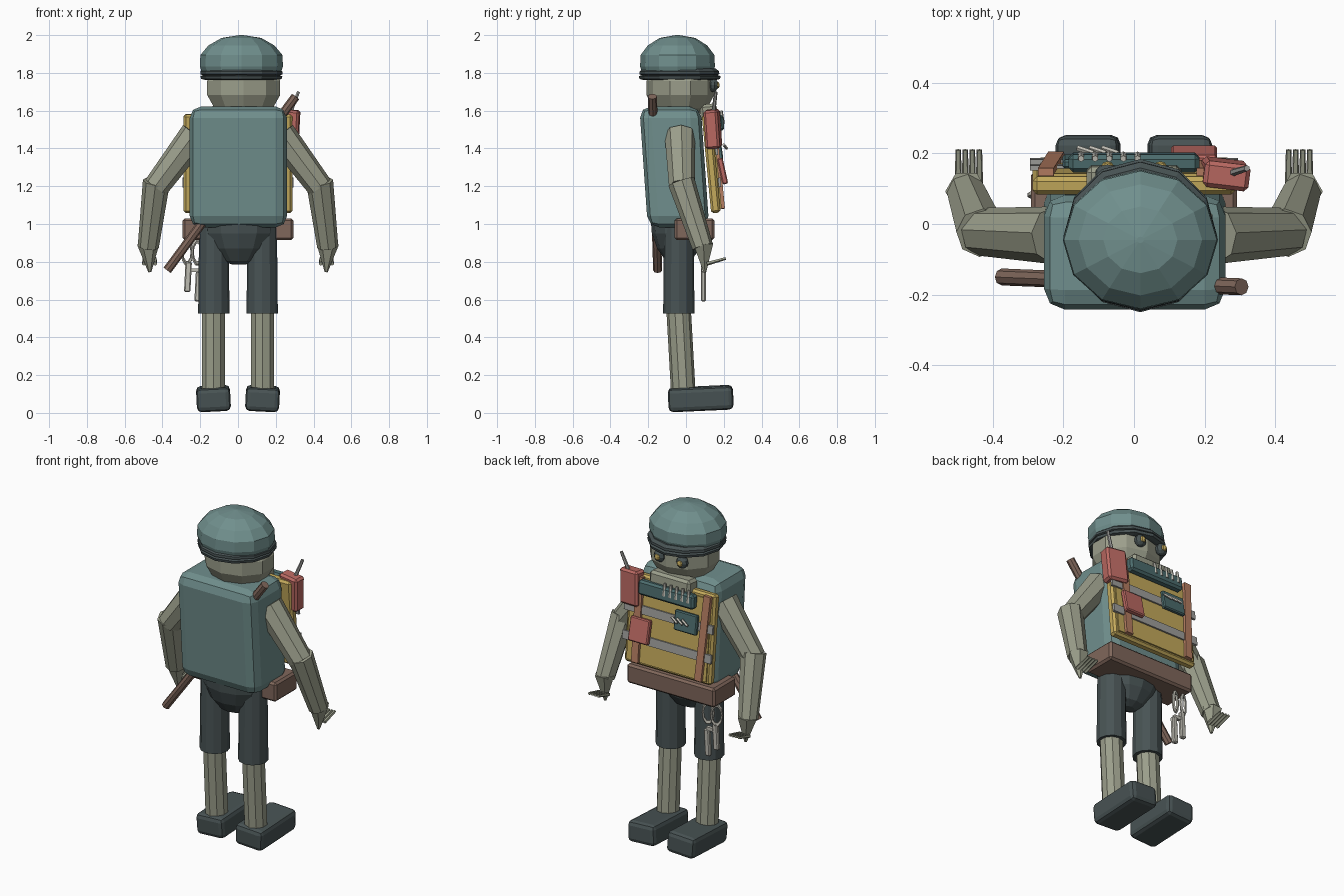
import bpy, bmesh, math
from mathutils import Vector, Matrix, Euler

if "Cube" in bpy.data.objects:
    bpy.data.objects.remove(bpy.data.objects["Cube"])


def mat(name, r, g, b):
    m = bpy.data.materials.new(name)
    lin = [((c / 255 + 0.055) / 1.055) ** 2.4 for c in (r, g, b)]
    m.diffuse_color = (*lin, 1)
    m.use_nodes = True
    m.node_tree.nodes["Principled BSDF"].inputs["Base Color"].default_value = m.diffuse_color
    return m


TEAL = mat("faded_teal", 112, 143, 141)
SKIN = mat("grey_skin", 155, 158, 139)
DARK = mat("dark_slate", 72, 83, 84)
YELLOW = mat("mustard", 196, 170, 92)
BROWN = mat("leather_brown", 128, 103, 91)
RED = mat("dull_red", 188, 106, 99)
ORANGE = mat("copper_strap", 182, 126, 98)
GRAY = mat("steel_grey", 160, 160, 157)
POUCH = mat("deep_teal", 76, 108, 109)
BONE = mat("pale_metal", 190, 188, 178)


def finish(name, bm, material):
    bmesh.ops.recalc_face_normals(bm, faces=bm.faces[:])
    me = bpy.data.meshes.new(name)
    bm.to_mesh(me)
    bm.free()
    me.materials.append(material)
    ob = bpy.data.objects.new(name, me)
    bpy.context.collection.objects.link(ob)
    return ob


def box(name, c, size, material, rot=(0, 0, 0), bevel=0.0, seg=1, shear=0.0):
    """Bevelled box; shear moves y by height."""
    bm = bmesh.new()
    bmesh.ops.create_cube(bm, size=1)
    bmesh.ops.scale(bm, vec=size, verts=bm.verts)
    if bevel:
        bmesh.ops.bevel(bm, geom=bm.edges[:], offset=bevel, segments=seg,
                        profile=0.5, affect='EDGES')
    for v in bm.verts:
        v.co.y += shear * v.co.z
    bm.transform(Matrix.Translation(c) @ Euler(rot).to_matrix().to_4x4())
    return finish(name, bm, material)


def rod(name, p0, p1, r0, r1, n, material):
    """Tapered prism between two points."""
    p0, p1 = Vector(p0), Vector(p1)
    d = p1 - p0
    bm = bmesh.new()
    bmesh.ops.create_cone(bm, cap_ends=True, segments=n, radius1=r0,
                          radius2=r1, depth=d.length)
    q = Vector((0, 0, 1)).rotation_difference(d).to_matrix().to_4x4()
    bm.transform(Matrix.Translation((p0 + p1) / 2) @ q)
    return finish(name, bm, material)


def lathe(name, c, profile, n, sy, material):
    """Closed stack of n-sided rings given as (radius, z)."""
    bm = bmesh.new()
    rings = []
    for r, z in profile:
        rings.append([bm.verts.new((c[0] + r * math.sin(2 * math.pi * i / n),
                                    c[1] + sy * r * math.cos(2 * math.pi * i / n), z))
                      for i in range(n)])
    for a, b in zip(rings, rings[1:]):
        for i in range(n):
            j = (i + 1) % n
            bm.faces.new((a[i], a[j], b[j], b[i]))
    bm.faces.new(rings[0])
    bm.faces.new(rings[-1])
    return finish(name, bm, material)


def ball(name, c, size, u, v, material):
    bm = bmesh.new()
    bmesh.ops.create_uvsphere(bm, u_segments=u, v_segments=v, radius=1)
    bm.transform(Matrix.Translation(c) @ Matrix.Diagonal((*size, 1)))
    return finish(name, bm, material)


# Head and cap
ball("head", (0.03, -0.03, 1.72), (0.208, 0.183, 0.17), 10, 7, SKIN)
lathe("cap_crown", (0.018, -0.045),
      [(0.19, 1.78), (0.208, 1.80), (0.22, 1.835), (0.217, 1.895),
       (0.175, 1.945), (0.105, 1.985), (0.01, 2.0)], 12, 0.9, TEAL)
lathe("cap_brim", (0.018, -0.033),
      [(0.19, 1.762), (0.213, 1.768), (0.217, 1.783), (0.2, 1.788)], 12, 1, DARK)
lathe("cap_band", (0.018, -0.035),
      [(0.2, 1.785), (0.218, 1.793), (0.217, 1.808), (0.2, 1.822)], 12, 0.97, DARK)
for s in (-1, 1):
    ball("goggle_rim", (0.075 * s, 0.142, 1.735), (0.036, 0.03, 0.036), 10, 6, DARK)
    ball("goggle_lens", (0.075 * s, 0.166, 1.735), (0.018, 0.012, 0.018), 8, 5, YELLOW)

# Torso and hips
box("torso", (0.002, -0.062, 1.302), (0.515, 0.325, 0.64), TEAL,
    bevel=0.06, seg=2, shear=-0.07)
box("chin_guard", (0.0, 0.12, 1.59), (0.27, 0.09, 0.09), SKIN, rot=(0.09, 0, 0), bevel=0.015)
lathe("hips", (0.005, -0.04),
      [(0.035, 0.785), (0.09, 0.805), (0.15, 0.87), (0.188, 0.95), (0.195, 1.02)],
      12, 0.75, DARK)
box("belt", (0, 0.045, 0.972), (0.585, 0.21, 0.115), BROWN, bevel=0.012)

# Limbs
for s in (-1, 1):
    rod("trouser_leg", (0.128 * s, -0.038, 0.525), (0.128 * s, -0.038, 0.99),
        0.083, 0.078, 12, DARK)
    rod("shin", (0.13 * s, -0.015, 0.12), (0.13 * s, -0.042, 0.6), 0.065, 0.065, 10, SKIN)
    box("boot", (0.13 * s, 0.078, 0.076), (0.18, 0.345, 0.125), DARK,
        rot=(0.045, 0.05 * s, 0), bevel=0.025, seg=2)
    rod("upper_arm", (0.225 * s, -0.032, 1.475), (0.435 * s, -0.022, 1.195),
        0.082, 0.068, 8, SKIN)
    rod("forearm", (0.432 * s, -0.025, 1.225), (0.475 * s, 0.088, 0.88),
        0.072, 0.056, 8, SKIN)
    rod("hand", (0.475 * s, 0.092, 0.895), (0.467 * s, 0.1, 0.745), 0.06, 0.008, 6, SKIN)
    for k in range(4):
        x = (0.438 + 0.02 * k) * s
        rod("finger", (x, 0.11, 0.79), (x, 0.21, 0.818), 0.011, 0.008, 5, SKIN)

# Baton slung diagonally across the back
rod("baton", (-0.375, -0.15, 0.755), (0.305, -0.178, 1.675), 0.024, 0.024, 8, BROWN)

# Chest board: everything on it shares its lean
LEAN = 0.096


def on_board(name, x, z, lift, size, material, rx=0.0, ry=0.0, bevel=0.0):
    y = 0.185 - LEAN * (z - 1.06) + lift
    return box(name, (x, y, z), size, material, rot=(LEAN + rx, ry, 0), bevel=bevel)


on_board("chest_board", 0, 1.32, -0.027, (0.575, 0.05, 0.525), YELLOW, bevel=0.012)
on_board("board_panel", 0, 1.32, 0.0, (0.53, 0.012, 0.48), YELLOW)
for z in (1.22, 1.39):
    on_board("cross_strap", 0, z, 0.008, (0.59, 0.014, 0.05), GRAY)
for x, tilt in ((-0.235, -0.06), (0.2, 0.0)):
    on_board("upright_strap", x, 1.33, 0.012, (0.045, 0.022, 0.5), ORANGE, ry=tilt)

# Ammunition roll with cartridges
on_board("ammo_roll", 0, 1.535, 0.035, (0.37, 0.05, 0.085), POUCH, bevel=0.012)
for k in range(5):
    x = -0.15 + 0.04 * k
    rod("cartridge", (x, 0.195, 1.53), (x, 0.185, 1.60), 0.011, 0.009, 6, BONE)

# Radio with antenna, pad and small pouch
box("radio", (0.258, 0.142, 1.503), (0.13, 0.075, 0.205), RED,
    rot=(0.06, 0.06, -0.12), bevel=0.012)
rod("antenna", (0.278, 0.145, 1.59), (0.32, 0.158, 1.7), 0.011, 0.009, 6, GRAY)
on_board("red_pad", 0.17, 1.28, 0.03, (0.13, 0.03, 0.14), RED, rx=0.12, bevel=0.006)
on_board("chest_pouch", -0.127, 1.4, 0.025, (0.15, 0.025, 0.115), POUCH, rx=0.05, bevel=0.006)
for k in range(3):
    x = -0.16 + 0.035 * k
    rod("pouch_clip", (x, 0.215, 1.4), (x + 0.045, 0.2, 1.42), 0.008, 0.008, 5, BONE)

# Shackles hanging from the belt
for i, x in enumerate((-0.27, -0.215)):
    bpy.ops.mesh.primitive_torus_add(
        major_segments=10, minor_segments=5, major_radius=0.04, minor_radius=0.009,
        location=(x, 0.095, 0.85), rotation=(math.pi / 2, 0, 0.5))
    ring = bpy.context.object
    ring.name = "shackle_ring"
    ring.scale = (0.75, 1.5, 1)
    ring.data.materials.append(BONE)
    box("shackle_bar", (x + 0.005, 0.092, 0.72 - 0.05 * i), (0.034, 0.026, 0.16), BONE,
        rot=(0, 0.05, 0), bevel=0.006)
box("shackle_link", (-0.24, 0.092, 0.755), (0.07, 0.02, 0.02), BONE)
